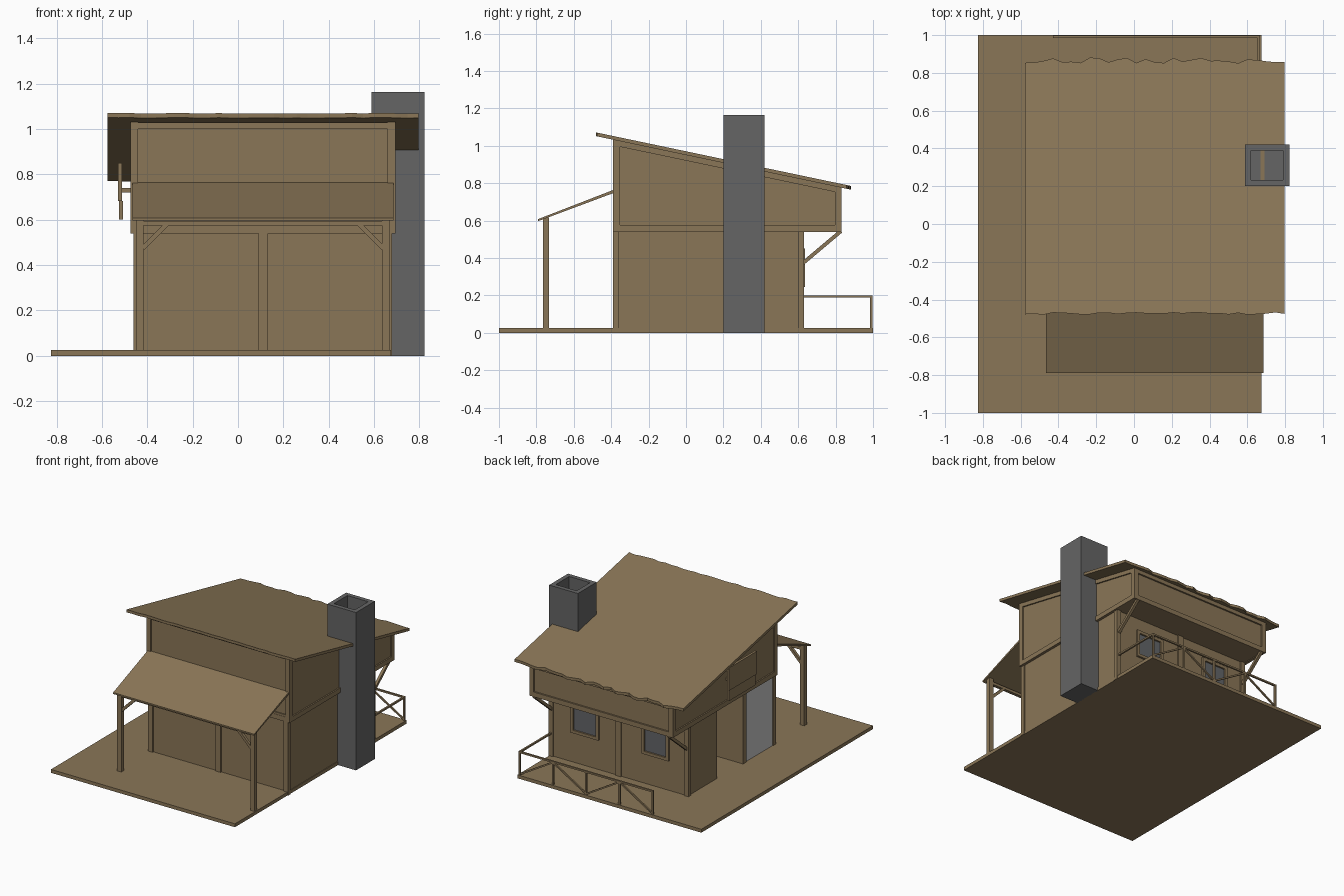
import bpy, bmesh, random
from mathutils import Vector

if "Cube" in bpy.data.objects:
    bpy.data.objects.remove(bpy.data.objects["Cube"])

random.seed(4)


def material(name, rgb):
    m = bpy.data.materials.new(name)
    m.diffuse_color = (*rgb, 1)
    m.use_nodes = True
    m.node_tree.nodes["Principled BSDF"].inputs["Base Color"].default_value = m.diffuse_color
    return m


WOOD = material("brown_wood", (0.254, 0.181, 0.095))
STONE = material("grey_stone", (0.13, 0.13, 0.13))
GLASS = material("window_grey", (0.125, 0.13, 0.14))
DOOR = material("pale_door", (0.58, 0.58, 0.58))


def finish(name, bm, mat):
    bmesh.ops.recalc_face_normals(bm, faces=bm.faces)
    me = bpy.data.meshes.new(name)
    bm.to_mesh(me)
    bm.free()
    me.materials.append(mat)
    ob = bpy.data.objects.new(name, me)
    bpy.context.collection.objects.link(ob)
    return ob


def prism(name, x0, x1, profile, mat=WOOD):
    """Extrude a closed (y, z) profile along x."""
    bm = bmesh.new()
    a = [bm.verts.new((x0, y, z)) for y, z in profile]
    b = [bm.verts.new((x1, y, z)) for y, z in profile]
    bm.faces.new(a)
    bm.faces.new(b[::-1])
    n = len(a)
    for i in range(n):
        j = (i + 1) % n
        bm.faces.new((a[i], b[i], b[j], a[j]))
    return finish(name, bm, mat)


def box(name, x0, x1, y0, y1, z0, z1, mat=WOOD):
    return prism(name, x0, x1, [(y0, z0), (y1, z0), (y1, z1), (y0, z1)], mat)


def beam(name, p, q, w=0.014, mat=WOOD):
    """Square bar between two points."""
    p, q = Vector(p), Vector(q)
    d = q - p
    ob = box(name, -w / 2, w / 2, -w / 2, w / 2, -d.length / 2, d.length / 2, mat)
    ob.rotation_mode = 'QUATERNION'
    # keep the bar's sides square to the building
    zax = d.normalized()
    ref = Vector((0, 1, 0)) if abs(zax.y) < 0.01 else Vector((1, 0, 0))
    ob.rotation_quaternion = zax.to_track_quat('Z', 'Y')
    from mathutils import Matrix
    side = ref.cross(zax).normalized()
    ob.rotation_quaternion = Matrix((ref, zax.cross(ref), zax)).transposed().to_quaternion()
    ob.location = (p + q) / 2
    return ob


def roof_z(y):
    return 1.071 - 0.21 * (y + 0.48)


# Platform
box("platform", -0.825, 0.675, -1, 1, 0, 0.025)

# Lower storey, with an alcove on the left side
box("lower_front_room", -0.45, 0.67, -0.38, -0.005, 0, 0.55)
box("lower_middle_room", -0.16, 0.67, -0.01, 0.285, 0, 0.55)
box("lower_back_room", -0.45, 0.67, 0.28, 0.62, 0, 0.55)
for x0 in (-0.46, 0.645):
    for y0 in (-0.39, 0.598):
        box("corner_post", x0, x0 + 0.035, y0, y0 + 0.032, 0, 0.55)
for y0 in (-0.39, 0.598):
    box("middle_post", 0.09, 0.132, y0, y0 + 0.032, 0, 0.55)
box("front_rail", -0.46, 0.68, -0.388, -0.37, 0.54, 0.59)

# Door with its jamb
box("door", -0.456, -0.445, -0.355, -0.04, 0.025, 0.53, DOOR)
box("door_jamb", -0.462, -0.43, -0.045, -0.005, 0.025, 0.545)

# Upper storey core with sloping top
prism("upper_storey", -0.465, 0.685,
      [(-0.38, 0.545), (0.82, 0.545), (0.82, roof_z(0.82) - 0.015), (-0.38, roof_z(-0.38) - 0.015)])

# Raised trim around each upper wall
for x0, x1 in ((-0.475, -0.44), (0.66, 0.695)):
    for y0, y1 in ((-0.39, -0.353), (0.797, 0.832)):
        prism("upper_corner_trim", x0, x1,
              [(y0, 0.54), (y1, 0.54), (y1, roof_z(y1) - 0.018), (y0, roof_z(y0) - 0.018)])
for x0, x1 in ((-0.475, -0.455), (0.675, 0.695)):
    box("side_bottom_trim", x0, x1, -0.39, 0.832, 0.54, 0.575)
    prism("side_top_trim", x0, x1,
          [(-0.39, roof_z(-0.39) - 0.05), (0.832, roof_z(0.832) - 0.05),
           (0.832, roof_z(0.832) - 0.018), (-0.39, roof_z(-0.39) - 0.018)])
for y0, y1 in ((-0.39, -0.37), (0.812, 0.832)):
    box("end_bottom_trim", -0.475, 0.695, y0, y1, 0.54, 0.575)
    zt = roof_z(y1) - 0.018
    box("end_top_trim", -0.475, 0.695, y0, y1, zt - 0.03, zt)

# Roof slab with ragged front and back edges
bm = bmesh.new()
N = 28
rows = []
for i in range(N + 1):
    x = -0.576 + 1.373 * i / N
    yf = -0.476 + random.uniform(-0.005, 0.008)
    yb = 0.868 + random.uniform(-0.018, 0.016)
    rows.append([bm.verts.new((x, y, roof_z(y) - t))
                 for y, t in ((yf, 0), (yb, 0), (yb, 0.02), (yf, 0.02))])
for a, b in zip(rows, rows[1:]):
    for k in range(4):
        m = (k + 1) % 4
        bm.faces.new((a[k], b[k], b[m], a[m]))
bm.faces.new(rows[0])
bm.faces.new(rows[-1][::-1])
finish("roof", bm, WOOD)

# Chimney: solid stack below, hollow top
cx0, cx1, cy0, cy1, t = 0.588, 0.822, 0.2, 0.42, 0.032
box("chimney_stack", cx0, cx1, cy0, cy1, 0, 0.95, STONE)
box("chimney_left", cx0, cx0 + t, cy0, cy1, 0.95, 1.163, STONE)
box("chimney_right", cx1 - t, cx1, cy0, cy1, 0.95, 1.163, STONE)
box("chimney_front", cx0 + t, cx1 - t, cy0, cy0 + t, 0.95, 1.163, STONE)
box("chimney_back", cx0 + t, cx1 - t, cy1 - t, cy1, 0.95, 1.163, STONE)
box("flue_strip", 0.67, 0.69, cy0 + t, cy1 - t, 0.95, 0.956)

# Front awning, posts, beam and braces
prism("awning", -0.465, 0.685,
      [(-0.385, 0.748), (-0.385, 0.765), (-0.79, 0.608), (-0.79, 0.597)])
for x0, s in ((-0.45, 1), (0.636, -1)):
    box("awning_post", x0, x0 + 0.034, -0.765, -0.733, 0.02, 0.615)
    xi = x0 + (0.03 if s > 0 else 0.004)
    beam("awning_brace", (xi, -0.749, 0.475), (xi + s * 0.11, -0.749, 0.585), 0.02)
box("awning_beam", -0.42, 0.64, -0.76, -0.738, 0.575, 0.595)

# Braces under the rear overhang
for x in (-0.44, 0.66):
    beam("overhang_brace", (x, 0.625, 0.372), (x, 0.828, 0.543), 0.02)

# Back windows
for x0, x1 in ((0.27, 0.50), (-0.30, -0.08)):
    z0, z1, f = 0.245, 0.45, 0.022
    box("window_glass", x0 + f, x1 - f, 0.615, 0.623, z0 + f, z1 - f, GLASS)
    for a, b in ((x0, x0 + f), (x1 - f, x1)):
        box("window_side", a, b, 0.615, 0.635, z0, z1)
    for a, b in ((z0, z0 + f), (z1 - f, z1)):
        box("window_rail", x0 + f, x1 - f, 0.615, 0.635, a, b)

# Back railing with a return on the right
box("back_handrail", -0.43, 0.668, 0.984, 0.997, 0.188, 0.2)
box("side_handrail", 0.655, 0.668, 0.62, 0.997, 0.188, 0.2)
xs = [0.661 - i * 0.271 for i in range(5)]
for x in xs:
    box("railing_post", x - 0.0065, x + 0.0065, 0.984, 0.997, 0.02, 0.195)
for i, (a, b) in enumerate(zip(xs, xs[1:])):
    za, zb = (0.03, 0.19) if i % 2 == 0 else (0.19, 0.03)
    beam("railing_diagonal", (a, 0.99, za), (b, 0.99, zb), 0.011)

# Planked board hung on the left wall
box("hanging_board_upper", -0.53, -0.512, -0.07, 0.256, 0.682, 0.85)
box("hanging_board_lower", -0.524, -0.508, -0.06, 0.25, 0.602, 0.682)
for y in (0.0, 0.18):
    box("board_bracket", -0.515, -0.46, y, y + 0.02, 0.72, 0.74)
